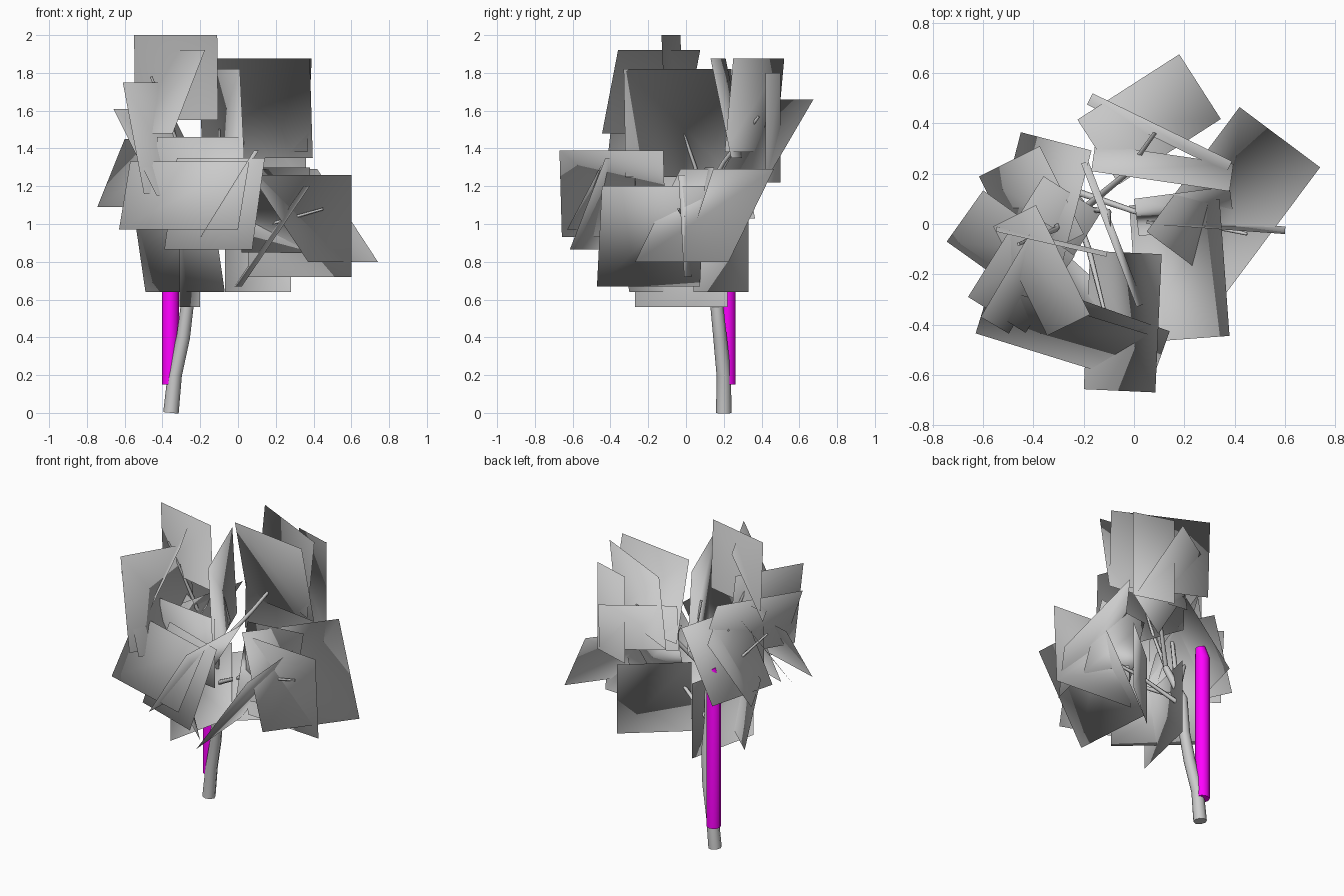
import bpy, math
from mathutils import Vector

if "Cube" in bpy.data.objects:
    bpy.data.objects.remove(bpy.data.objects["Cube"])

UP = Vector((0, 0, 1))
CROWN = Vector((0, 0, 1.15))  # middle of the foliage


def mesh(name, verts, faces):
    me = bpy.data.meshes.new(name)
    me.from_pydata(verts, [], faces)
    ob = bpy.data.objects.new(name, me)
    bpy.context.collection.objects.link(ob)
    return ob


def tube(name, pts, sides=8):
    """Tapered tube through (x, y, z, radius) points."""
    verts, faces = [], []
    ps = [Vector(p[:3]) for p in pts]
    for i, p in enumerate(ps):
        d = (ps[min(i + 1, len(ps) - 1)] - ps[max(i - 1, 0)]).normalized()
        q = UP.rotation_difference(d)
        for k in range(sides):
            a = 2 * math.pi * k / sides
            verts.append(p + q @ Vector((math.cos(a), math.sin(a), 0)) * pts[i][3])
    for i in range(len(ps) - 1):
        for k in range(sides):
            n = (k + 1) % sides
            faces.append((i * sides + k, i * sides + n,
                          (i + 1) * sides + n, (i + 1) * sides + k))
    faces.append(tuple(reversed(range(sides))))
    faces.append(tuple(range((len(ps) - 1) * sides, len(ps) * sides)))
    ob = mesh(name, verts, faces)
    for f in ob.data.polygons:
        f.use_smooth = len(f.vertices) == 4
    return ob


def leaf_cards(name, cards):
    """Rectangles: one level edge a-b at z1, the other at z2 moved sideways by d.
    Shading normals radiate from the crown, as on a round tree."""
    verts, faces = [], []
    for x1, y1, x2, y2, z1, z2, d in cards:
        n = Vector((y1 - y2, x2 - x1)).normalized() * d
        c = [Vector((x1, y1, z1)), Vector((x2, y2, z1)),
             Vector((x2 + n.x, y2 + n.y, z2)), Vector((x1 + n.x, y1 + n.y, z2))]
        if (c[1] - c[0]).cross(c[3] - c[0]).dot(sum(c, Vector()) / 4 - CROWN) < 0:
            c.reverse()
        s = len(verts)
        verts += c
        faces.append((s, s + 1, s + 2, s + 3))
    ob = mesh(name, verts, faces)
    for f in ob.data.polygons:
        f.use_smooth = True
    ob.data.normals_split_custom_set_from_vertices(
        [(v - CROWN).normalized() for v in verts])
    return ob


# Trunk
tube("trunk", [(-.355, .20, 0, .041), (-.335, .20, .2, .038), (-.29, .18, .4, .036),
               (-.265, .16, .6, .034), (-.27, .14, .85, .028), (-.2, .06, 1.08, .02)])

# Branches reaching into each leaf cluster
branches = {
    "branch_back": [(-.2, .06, 1.08, .016), (-.03, .2, 1.33, .012), (.1, .385, 1.57, .008)],
    "branch_top": [(-.25, .1, 1.0, .018), (-.31, -.02, 1.4, .012), (-.46, -.08, 1.78, .007)],
    "branch_right": [(-.265, .14, .8, .016), (.0, .05, .95, .012), (.45, -.04, 1.08, .007)],
    "branch_front": [(-.27, .14, .85, .016), (-.18, -.1, 1.0, .012), (-.1, -.42, 1.15, .007)],
    "branch_left": [(-.26, .12, .95, .014), (-.4, .0, 1.2, .01), (-.52, -.12, 1.35, .007)],
    "branch_inner": [(-.2, .06, 1.08, .014), (-.1, .05, 1.3, .01), (-.1, -.02, 1.5, .007)],
}
for name, pts in branches.items():
    tube(name, pts, 5)

# Magenta support stake
stake = tube("stake", [(-.358, .218, .15, .045), (-.358, .218, 1.13, .045),
                       (-.34, .22, 1.2, .03)], 8)
mat = bpy.data.materials.new("magenta")
mat.diffuse_color = (1, 0, 1, 1)
mat.use_nodes = True
mat.node_tree.nodes["Principled BSDF"].inputs["Base Color"].default_value = mat.diffuse_color
stake.data.materials.append(mat)

# Leaf cards by cluster
leaf_cards("leaves_top", [
    (-.55, -.03, -.11, -.13, 2.0, 1.55, .02),
    (-.39, .075, -.175, -.36, 1.92, 1.48, -.19),
    (-.21, .24, .01, -.33, 1.82, 1.25, .03),
])
leaf_cards("leaves_back", [
    (-.165, .52, .39, .25, 1.875, 1.38, -.05),
    (-.17, .21, .38, .13, 1.875, 1.35, .11),
    (-.225, .415, .18, .675, 1.66, 1.22, -.306),
    (.36, .42, .1, .5, 1.8, 1.22, 0),
])
leaf_cards("leaves_front", [
    (.085, -.67, .11, -.12, 1.39, .93, .285),
    (-.63, -.435, .0, -.63, .97, 1.33, .2),
    (-.39, -.45, .075, -.615, .865, 1.35, .2),
    (-.43, -.21, .02, -.27, 1.46, 1.0, 0),
])
leaf_cards("leaves_right", [
    (.42, .465, .05, -.03, 1.29, .8, .4),
    (.05, .0, .6, -.04, 1.26, .72, .03),
    (.38, -.445, .34, .1, 1.2, .67, .36),
    (.0, .1, .38, .15, 1.3, .85, -.15),
])
leaf_cards("leaves_low", [
    (-.07, .04, .28, .33, .64, 1.1, 0),
    (-.49, .08, -.07, -.3, .64, 1.1, -.1),
    (-.2, .22, -.31, -.27, .56, 1.06, 0),
])
leaf_cards("leaves_left", [
    (-.745, -.07, -.38, -.33, 1.09, 1.45, .25),
    (-.66, -.29, -.36, .19, 1.61, 1.15, -.27),
    (-.61, -.37, -.38, .02, 1.75, 1.16, -.13),
    (-.45, .365, -.57, -.1, 1.03, 1.45, .29),
    (-.375, .31, -.2, -.04, 1.4, 1.0, -.27),
])
